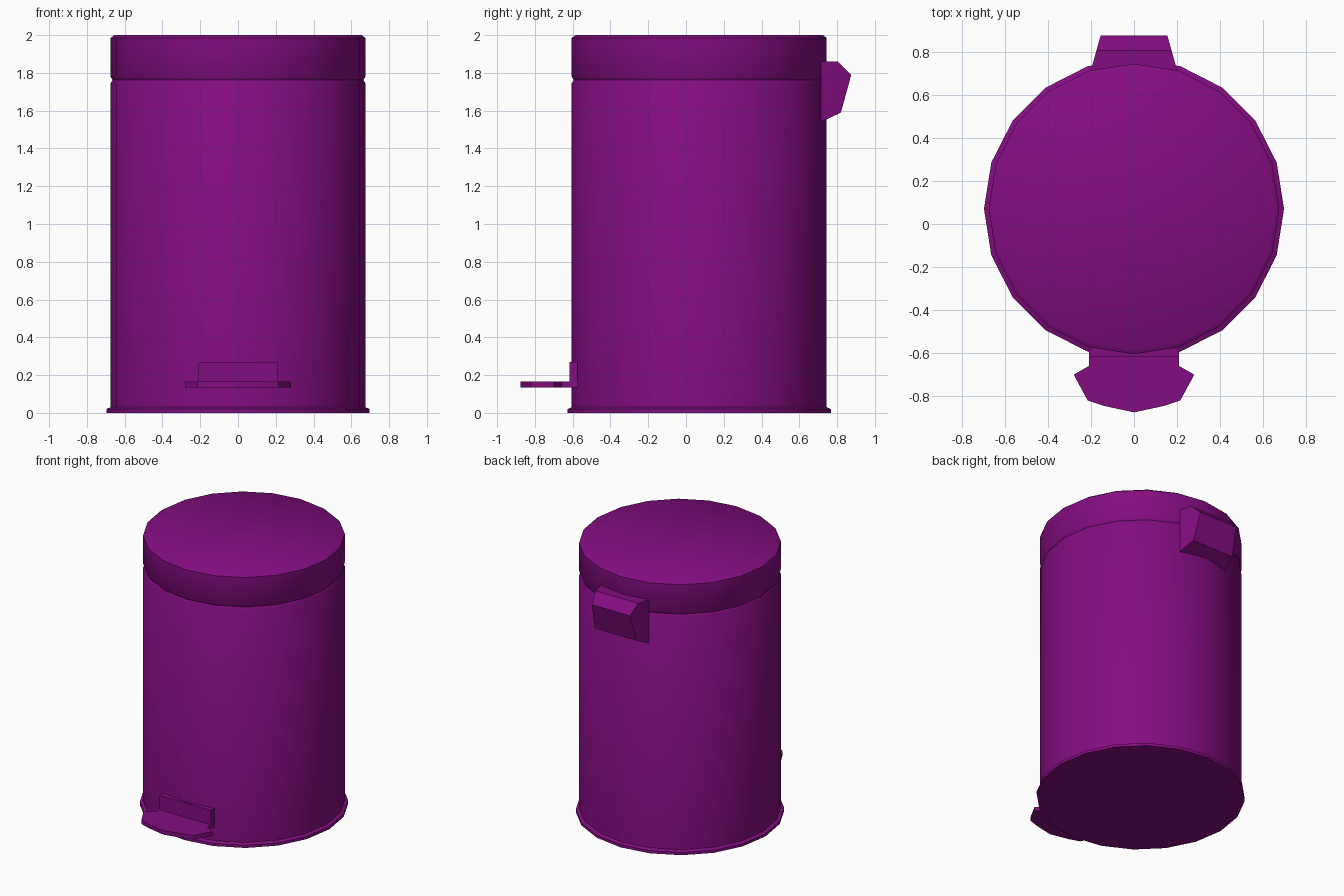
import bpy, bmesh
from math import cos, sin, tau, radians

cube = bpy.data.objects.get("Cube")
if cube:
    bpy.data.objects.remove(cube)

purple = bpy.data.materials.new("purple_metal")
purple.use_nodes = True
colour = (0.23, 0.004, 0.22, 1)
purple.diffuse_color = colour
purple.node_tree.nodes["Principled BSDF"].inputs["Base Color"].default_value = colour


def make_object(name, bm, smooth=None):
    bmesh.ops.recalc_face_normals(bm, faces=bm.faces)
    mesh = bpy.data.meshes.new(name)
    bm.to_mesh(mesh)
    bm.free()
    mesh.materials.append(purple)
    obj = bpy.data.objects.new(name, mesh)
    bpy.context.collection.objects.link(obj)
    if smooth:
        bpy.ops.object.select_all(action='DESELECT')
        obj.select_set(True)
        bpy.context.view_layer.objects.active = obj
        bpy.ops.object.shade_smooth_by_angle(angle=radians(smooth))


def loft(name, rings, smooth=None):
    """Skin closed rings of points in order and cap both ends."""
    bm = bmesh.new()
    loops = [[bm.verts.new(p) for p in ring] for ring in rings]
    for a, b in zip(loops, loops[1:]):
        for i in range(len(a)):
            j = (i + 1) % len(a)
            bm.faces.new((a[i], a[j], b[j], b[i]))
    bm.faces.new(loops[0])
    bm.faces.new(loops[-1])
    make_object(name, bm, smooth)


def circle(r, z, sides=20, cy=0.07):
    return [(r * cos(tau * i / sides), cy + r * sin(tau * i / sides), z)
            for i in range(sides)]


# Bin body with flared foot rim, closed lid seam and bevelled lid
profile = [(0.697, 0), (0.697, 0.02), (0.675, 0.03), (0.675, 1.745),
           (0.664, 1.762), (0.675, 1.78), (0.675, 1.985), (0.655, 2.0)]
loft("bin_body_and_lid", [circle(r, z) for r, z in profile], 50)

# Tapered hinge cover on the back
side = [(0.715, 1.86), (0.805, 1.86), (0.875, 1.79), (0.82, 1.59), (0.715, 1.54)]
loft("hinge_cover", [[(s * (0.2 - 0.28 * (y - 0.715)), y, z) for y, z in side]
                     for s in (-1, 1)])

# Foot pedal with shaped tread
half = [(0.21, -0.57), (0.21, -0.66), (0.28, -0.70), (0.215, -0.82), (0.14, -0.845)]
outline = half + [(0, -0.875)] + [(-x, y) for x, y in reversed(half)]
loft("pedal_tread", [[(x, y, z) for x, y in outline] for z in (0.135, 0.165)])

# Upright plate joining the pedal to the body
plate = [(-0.21, -0.617), (0.21, -0.617), (0.21, -0.575), (-0.21, -0.575)]
loft("pedal_bracket", [[(x, y, z) for x, y in plate] for z in (0.135, 0.27)])
